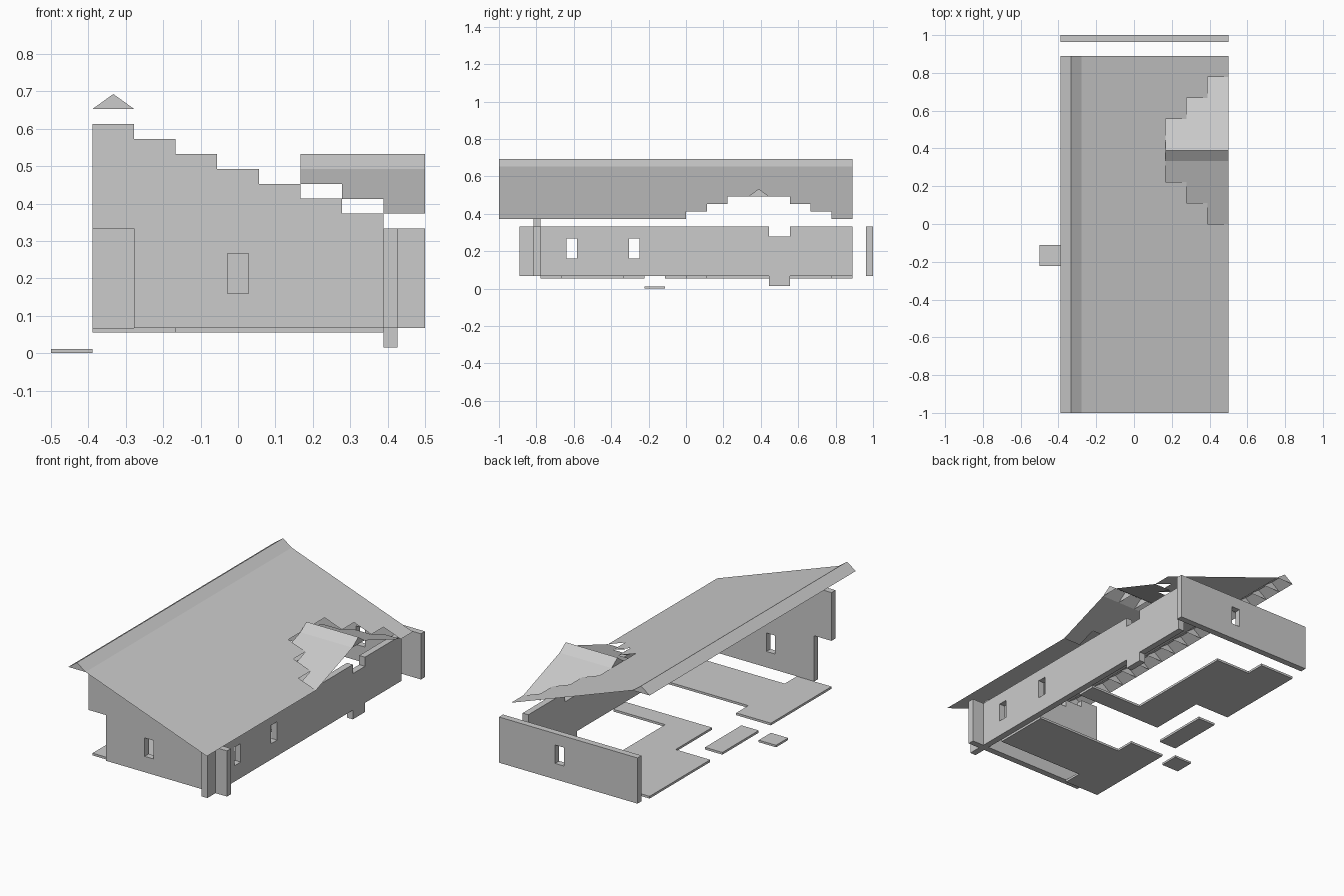
import bpy, bmesh

if "Cube" in bpy.data.objects:
    bpy.data.objects.remove(bpy.data.objects["Cube"])

C = 1 / 9          # grid cell
S = 0.04           # roof rise per cell
T = 0.037          # wall thickness
Z0, Z1 = 0.068, 0.333


def finish(name, bm):
    me = bpy.data.meshes.new(name)
    bm.to_mesh(me)
    bm.free()
    ob = bpy.data.objects.new(name, me)
    bpy.context.collection.objects.link(ob)
    return ob


def prism(name, pts, axis, lo, hi):
    """Extrude a 2D outline along an axis from lo to hi."""
    def place(a, b, c):
        return {'x': (c, a, b), 'y': (a, c, b), 'z': (a, b, c)}[axis]
    bm = bmesh.new()
    lower = [bm.verts.new(place(a, b, lo)) for a, b in pts]
    upper = [bm.verts.new(place(a, b, hi)) for a, b in pts]
    bm.faces.new(lower)
    bm.faces.new(upper)
    n = len(pts)
    for i in range(n):
        j = (i + 1) % n
        bm.faces.new((lower[i], lower[j], upper[j], upper[i]))
    bmesh.ops.recalc_face_normals(bm, faces=bm.faces)
    return finish(name, bm)


def rect(a0, a1, b0, b1):
    return [(a0, b0), (a1, b0), (a1, b1), (a0, b1)]


def cut_window(wall, axis, centre, lo, hi):
    cutter = prism("window_cutter", rect(centre - 0.028, centre + 0.028, 0.16, 0.267),
                   axis, lo - 0.02, hi + 0.02)
    cutter.hide_render = True
    mod = wall.modifiers.new("window", 'BOOLEAN')
    mod.operation = 'DIFFERENCE'
    mod.solver = 'EXACT'
    mod.object = cutter
    bpy.context.view_layer.objects.active = wall
    bpy.ops.object.modifier_apply(modifier=mod.name)
    bpy.data.objects.remove(cutter)


XL, XR = -0.5 + C, 0.5      # left and right limits of the house

# Front wall: stepped gable, open lower left corner
pts = [(XL + C, Z0), (XR, Z0), (XR, Z1)]
for k in range(7):
    x = XR - (k + 1) * C
    pts += [(x, Z1 + k * S), (x, Z1 + (k + 1) * S)]
pts += [(XL, Z1 + 7 * S), (XL, Z1), (XL + C, Z1)]
front = prism("front_wall", pts, 'y', -7 * C - T, -7 * C)
cut_window(front, 'y', 0, -7 * C - T, -7 * C)

# Right wall with a lowered segment
a, b, d = 4 * C, 5 * C, 0.053
side = prism("right_wall", [(-8 * C, Z0), (a, Z0), (a, Z0 - d), (b, Z0 - d), (b, Z0), (8 * C, Z0),
                            (8 * C, Z1), (b, Z1), (b, Z1 - d), (a, Z1 - d), (a, Z1), (-8 * C, Z1)],
             'x', 0.5 - C, 0.5 - C + T)
for yc in (-5.5 * C, -2.5 * C):
    cut_window(side, 'x', yc, 0.5 - C, 0.5 - C + T)

# Back wall
back = prism("back_wall", rect(XL, XR, Z0, Z1), 'y', 1 - T, 1)
cut_window(back, 'y', C, 1 - T, 1)

# Floor panels
xi, xm = 0.5 - C, XL + 2 * C
prism("back_floor", [(xi, 0), (xm, 0), (xm, 3 * C), (XL, 3 * C), (XL, 8 * C), (xm, 8 * C),
                     (xm, 7 * C), (C / 2, 7 * C), (C / 2, C), (xi, C)], 'z', 0.055, Z0)
prism("front_floor", [(xi, -3 * C), (xm, -3 * C), (xm, -2 * C), (XL, -2 * C), (XL, -7 * C),
                      (xm, -7 * C), (xm, -6 * C), (xi, -6 * C)], 'z', 0.055, Z0)
prism("entry_floor", rect(XL, XL + C, -C, 2 * C), 'z', 0.055, Z0)
prism("door_step", rect(-0.5, XL, -2 * C, -C), 'z', 0, 0.012)


def quad(bm, *pts):
    bm.faces.new([bm.verts.new(p) for p in pts])


# Main roof sheet, leaving out the stepped dormer area
EAVE = 0.373
bm = bmesh.new()
for k in range(7):
    x0, x1 = 0.5 - k * C, 0.5 - (k + 1) * C
    z0, z1 = EAVE + k * S, EAVE + (k + 1) * S
    spans = [(-1, k * C), ((7 - k) * C, 8 * C)] if k < 3 else [(-1, 8 * C)]
    for ya, yb in spans:
        quad(bm, (x0, ya, z0), (x0, yb, z0), (x1, yb, z1), (x1, ya, z1))
bmesh.ops.remove_doubles(bm, verts=bm.verts, dist=1e-5)
finish("main_roof", bm)

# Dormer slopes, one row per cell on each side of the dormer ridge
bm = bmesh.new()
for k in range(3):
    xa = 0.5 - (k + 1) * C
    z0, z1 = EAVE + k * S, EAVE + (k + 1) * S
    y0, y1 = k * C, (k + 1) * C
    quad(bm, (xa, y0, z0), (0.5, y0, z0), (0.5, y1, z1), (xa, y1, z1))
    y0, y1 = 7 * C - y0, 7 * C - y1
    quad(bm, (0.5, y0, z0), (xa, y0, z0), (xa, y1, z1), (0.5, y1, z1))
finish("dormer_roof", bm)


def ridge(name, base, along, across, count):
    """Row of open-bottomed ridge tiles with triangular ends."""
    def p(i, j, z):
        return (i, j, z) if along == 'x' else (j, i, z)
    bm = bmesh.new()
    start, c0, z = base
    c1, cm, top = c0 + C, c0 + C / 2, z + S
    for n in range(count):
        s, e = start + n * C, start + (n + 1) * C
        quad(bm, p(s, c0, z), p(e, c0, z), p(e, cm, top), p(s, cm, top))
        quad(bm, p(e, c1, z), p(s, c1, z), p(s, cm, top), p(e, cm, top))
        quad(bm, p(s, c1, z), p(s, c0, z), p(s, cm, top))
    quad(bm, p(e, c0, z), p(e, c1, z), p(e, cm, top))
    if along == 'y':
        bmesh.ops.reverse_faces(bm, faces=bm.faces)
    return finish(name, bm)


ridge("main_ridge", (-1, XL, EAVE + 7 * S), 'y', 'x', 17)
ridge("dormer_ridge", (0.5 - 3 * C, 3 * C, EAVE + 3 * S), 'x', 'y', 3)
